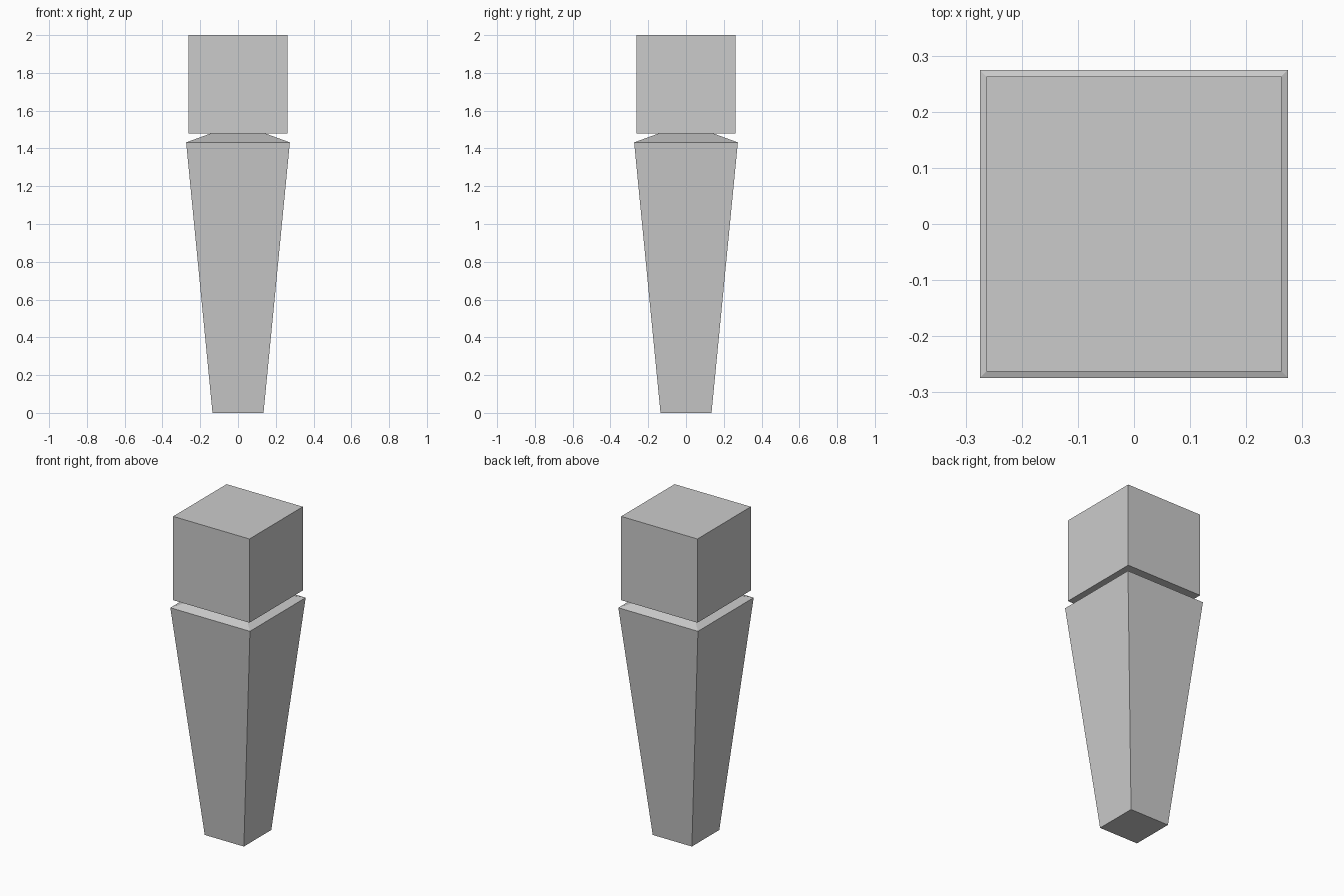
import bpy
import bmesh

if "Cube" in bpy.data.objects:
    bpy.data.objects.remove(bpy.data.objects["Cube"])

# Square cross-sections from foot to top: (half width, height)
PROFILE = [
    (0.135, 0.0),      # foot
    (0.2745, 1.432),   # shoulder
    (0.148, 1.478),    # narrow neck
    (0.263, 1.478),    # underside of top block
    (0.263, 2.0),      # top of block
]


def square_loft(name, profile):
    bm = bmesh.new()
    rings = [[bm.verts.new((sx * h, sy * h, z))
              for sx, sy in ((-1, -1), (1, -1), (1, 1), (-1, 1))]
             for h, z in profile]
    for low, high in zip(rings, rings[1:]):
        for i in range(4):
            j = (i + 1) % 4
            bm.faces.new((low[i], low[j], high[j], high[i]))
    bm.faces.new(rings[0][::-1])
    bm.faces.new(rings[-1])
    bmesh.ops.recalc_face_normals(bm, faces=bm.faces)
    mesh = bpy.data.meshes.new(name)
    bm.to_mesh(mesh)
    bm.free()
    obj = bpy.data.objects.new(name, mesh)
    bpy.context.collection.objects.link(obj)
    return obj


# Tapered leg with square block on top
square_loft("tapered_leg", PROFILE)
